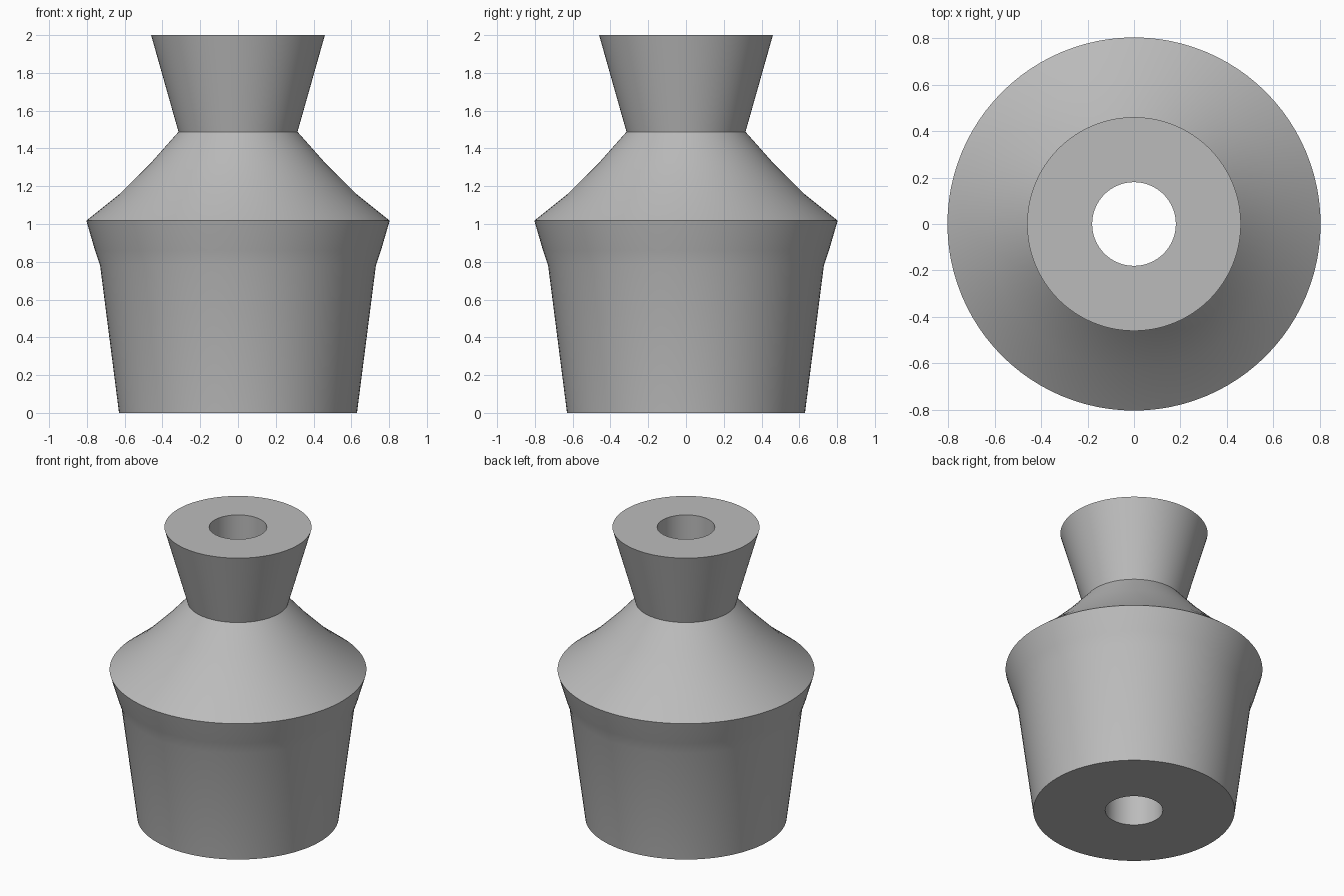
import bpy, bmesh, math

if "Cube" in bpy.data.objects:
    bpy.data.objects.remove(bpy.data.objects["Cube"])

SEGMENTS = 96
# Closed profile (radius, height): outer wall, rim, then straight bore
PROFILE = [(0.63, 0), (0.73, 0.78), (0.757, 0.86), (0.803, 1.018),
           (0.63, 1.156), (0.46, 1.325), (0.315, 1.488),
           (0.46, 2.0), (0.18, 2.0), (0.18, 0)]

grey = bpy.data.materials.new("grey")
grey.diffuse_color = (0.5, 0.5, 0.5, 1)
grey.use_nodes = True
grey.node_tree.nodes["Principled BSDF"].inputs["Base Color"].default_value = grey.diffuse_color

# Bored body turned around the vertical axis
bm = bmesh.new()
rings = [[bm.verts.new((r * math.cos(a), r * math.sin(a), z))
          for a in (2 * math.pi * i / SEGMENTS for i in range(SEGMENTS))]
         for r, z in PROFILE]
for lower, upper in zip(rings, rings[1:] + rings[:1]):
    for i in range(SEGMENTS):
        j = (i + 1) % SEGMENTS
        bm.faces.new((lower[i], lower[j], upper[j], upper[i]))
bmesh.ops.recalc_face_normals(bm, faces=bm.faces)
mesh = bpy.data.meshes.new("bored_body")
bm.to_mesh(mesh)
bm.free()
mesh.materials.append(grey)

body = bpy.data.objects.new("bored_body", mesh)
bpy.context.collection.objects.link(body)
bpy.context.view_layer.objects.active = body
body.select_set(True)
bpy.ops.object.shade_smooth_by_angle(angle=math.radians(30))
